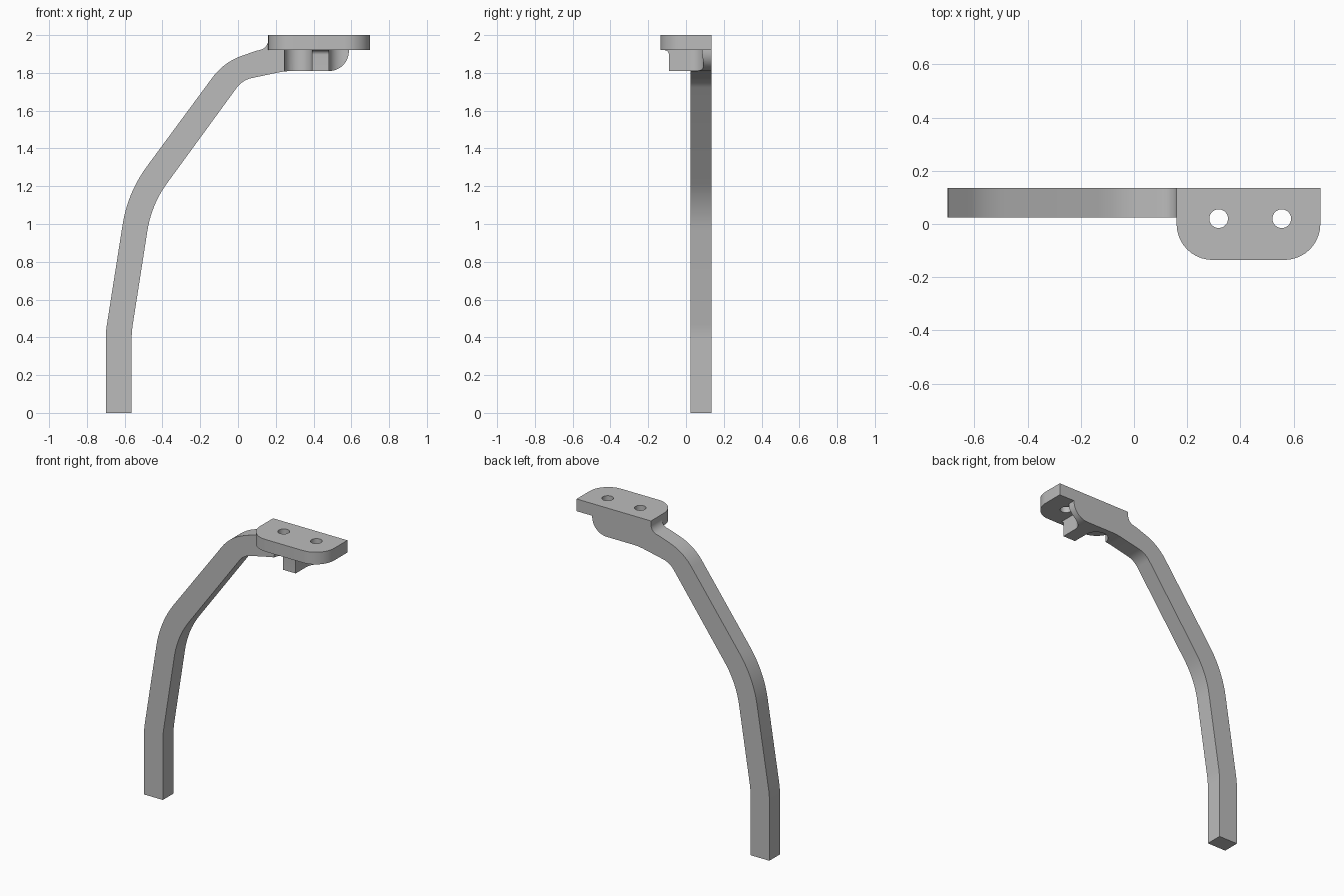
import bpy, bmesh, math
from mathutils import Vector

default = bpy.data.objects.get("Cube")
if default:
    bpy.data.objects.remove(default)

grey = bpy.data.materials.new("plain grey")
grey.use_nodes = True
grey.diffuse_color = (0.5, 0.5, 0.5, 1)
grey.node_tree.nodes["Principled BSDF"].inputs["Base Color"].default_value = (0.5, 0.5, 0.5, 1)


def rounded(corners, steps=10):
    """Outline from (a, b, cut) corners; cut is the tangent length of the arc."""
    out = []
    for i, (a, b, cut) in enumerate(corners):
        p = Vector((a, b))
        if not cut:
            out.append(p)
            continue
        before = (Vector(corners[i - 1][:2]) - p).normalized()
        after = (Vector(corners[(i + 1) % len(corners)][:2]) - p).normalized()
        turn = math.pi - before.angle(after)
        k = 1 - 4 / 3 * math.tan(turn / 4) / math.tan(turn / 2)
        p0, p3 = p + before * cut, p + after * cut
        p1, p2 = p + before * cut * k, p + after * cut * k
        for s in range(steps + 1):
            t = s / steps
            u = 1 - t
            out.append(p0 * u**3 + p1 * 3 * u * u * t + p2 * 3 * u * t * t + p3 * t**3)
    return out


def extrude(name, outline, place, low, high):
    """Prism: place(a, b, depth) puts the flat outline in space."""
    bm = bmesh.new()
    face = bm.faces.new([bm.verts.new(place(p.x, p.y, low)) for p in outline])
    move = Vector(place(0, 0, high)) - Vector(place(0, 0, low))
    new = bmesh.ops.extrude_face_region(bm, geom=[face])["geom"]
    bmesh.ops.translate(bm, vec=move, verts=[v for v in new if isinstance(v, bmesh.types.BMVert)])
    if face.is_valid and len(bm.faces) == len(outline) + 1:
        bm.faces.new([v for v in face.verts])
    bmesh.ops.recalc_face_normals(bm, faces=bm.faces)
    mesh = bpy.data.meshes.new(name)
    bm.to_mesh(mesh)
    bm.free()
    mesh.materials.append(grey)
    obj = bpy.data.objects.new(name, mesh)
    bpy.context.collection.objects.link(obj)
    return obj


def activate(obj):
    bpy.ops.object.select_all(action="DESELECT")
    obj.select_set(True)
    bpy.context.view_layer.objects.active = obj


def drill(obj, radius):
    """Cut a vertical cylinder at both screw positions."""
    for x in (0.318, 0.555):
        bpy.ops.mesh.primitive_cylinder_add(vertices=48, radius=radius, depth=0.6,
                                            location=(x, 0.02, 1.9))
        cutter = bpy.context.object
        cutter.data.materials.append(grey)
        cutter.hide_render = True
        mod = obj.modifiers.new("drill", "BOOLEAN")
        mod.operation, mod.solver, mod.object = "DIFFERENCE", "EXACT", cutter
        activate(obj)
        bpy.ops.object.modifier_apply(modifier=mod.name)
        bpy.data.objects.remove(cutter)


BACK, FRONT, UNDER = 0.135, 0.025, 1.92

# Bent arm with its blend into the plate and rounded end
arm = extrude("bent_arm", rounded([
    (-0.70, 0, 0), (-0.70, 0.43, 0.04), (-0.584, 1.167, 0.17), (-0.075, 1.857, 0.10),
    (0.105, 1.92, 0.02), (0.16, 1.925, 0.05), (0.16, 2.0, 0), (0.16, UNDER, 0),
    (0.587, UNDER, 0), (0.587, 1.81, 0.105), (0.25, 1.81, 0.04),
    (0.023, 1.762, 0.05), (-0.458, 1.103, 0.14), (-0.563, 0.43, 0.04), (-0.563, 0, 0),
]), lambda a, b, d: (a, d, b), FRONT, BACK)
drill(arm, 0.073)

# Mounting plate with two screw holes
plate = extrude("mounting_plate", rounded([
    (0.16, BACK, 0), (0.16, -BACK, 0.135), (0.70, -BACK, 0.135), (0.70, BACK, 0),
]), lambda a, b, d: (a, b, d), UNDER, 2.0)
drill(plate, 0.035)

# Tab between the screws, blended into the plate
tab = extrude("support_tab", rounded([
    (FRONT, 1.81, 0), (-0.09, 1.81, 0), (-0.09, UNDER, 0.024), (-0.115, UNDER, 0),
    (FRONT, UNDER, 0),
]), lambda a, b, d: (d, a, b), 0.391, 0.482)

for part in (arm, plate, tab):
    activate(part)
    bpy.ops.object.shade_smooth_by_angle(angle=math.radians(30))
